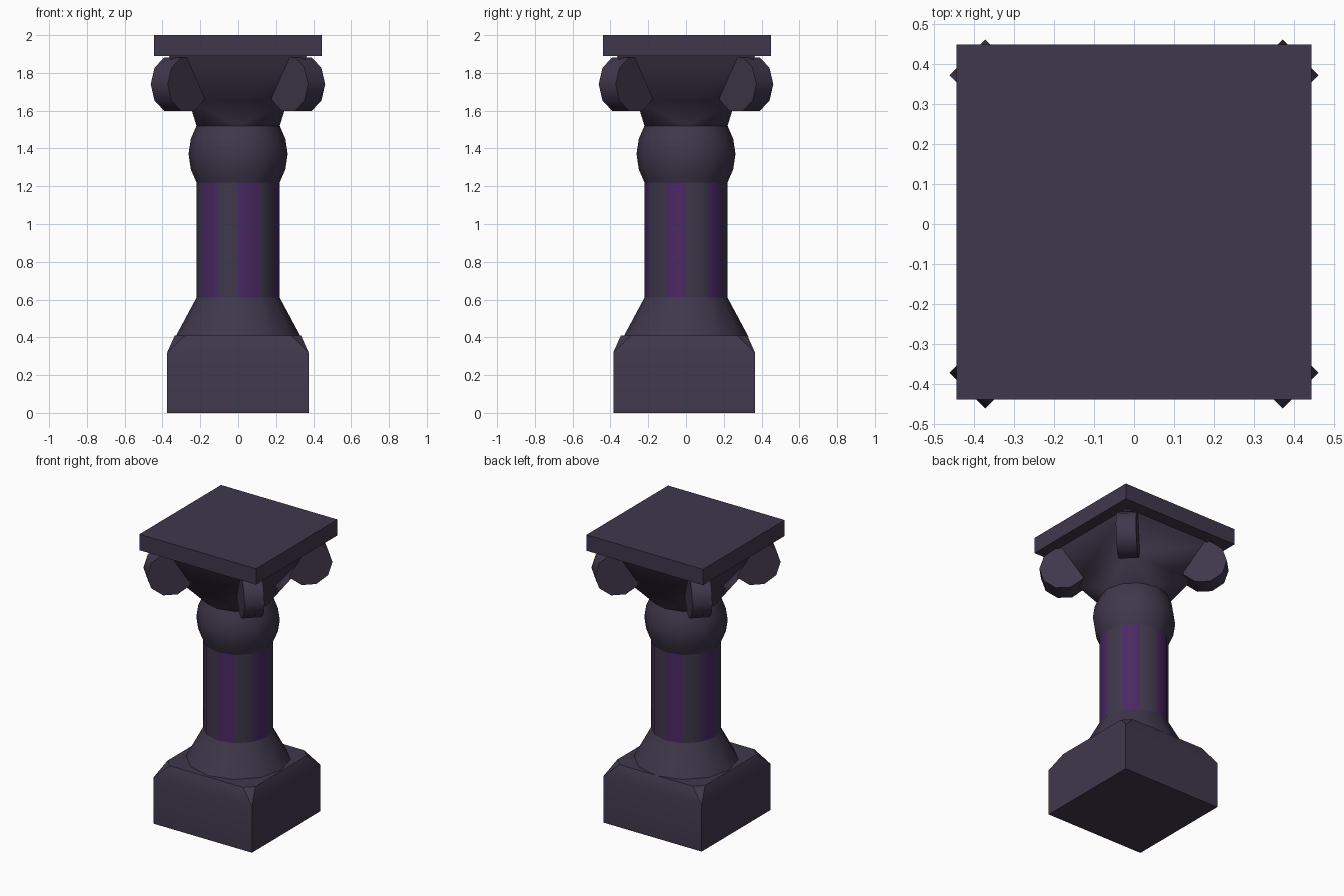
import bpy, bmesh
from math import sin, cos, pi, radians
from mathutils import Matrix, Vector

if "Cube" in bpy.data.objects:
    bpy.data.objects.remove(bpy.data.objects["Cube"])


def material(name, rgb):
    m = bpy.data.materials.new(name)
    m.diffuse_color = (*rgb, 1)
    m.use_nodes = True
    m.node_tree.nodes["Principled BSDF"].inputs["Base Color"].default_value = m.diffuse_color
    return m


STONE = material("dark_stone", (0.05, 0.039, 0.071))
PURPLE = material("purple_stripe", (0.068, 0.022, 0.125))


def finish(name, bm, mats=(STONE,), angle=35):
    bmesh.ops.recalc_face_normals(bm, faces=bm.faces)
    me = bpy.data.meshes.new(name)
    bm.to_mesh(me)
    bm.free()
    ob = bpy.data.objects.new(name, me)
    bpy.context.collection.objects.link(ob)
    for m in mats:
        me.materials.append(m)
    bpy.ops.object.select_all(action='DESELECT')
    ob.select_set(True)
    bpy.context.view_layer.objects.active = ob
    bpy.ops.object.shade_smooth_by_angle(angle=radians(angle))
    return ob


def ring(bm, r, z, n=12):
    return [bm.verts.new((r * cos(2 * pi * i / n), r * sin(2 * pi * i / n), z)) for i in range(n)]


def square(bm, h, z, y=0):
    return [bm.verts.new((sx * h, sy * h + y, z)) for sx, sy in ((1, 1), (-1, 1), (-1, -1), (1, -1))]


def bridge(bm, a, b):
    n = len(a)
    return [bm.faces.new((a[i], a[(i + 1) % n], b[(i + 1) % n], b[i])) for i in range(n)]


def turned(name, profile):
    bm = bmesh.new()
    rings = [ring(bm, r, z) for r, z in profile]
    faces = [bridge(bm, a, b) for a, b in zip(rings, rings[1:])]
    bm.faces.new(rings[0])
    bm.faces.new(rings[-1])
    return bm, faces


# plinth: block with a chamfered top whose corners are clipped
bm = bmesh.new()
Y = -0.01
low, mid = square(bm, 0.375, 0, Y), square(bm, 0.375, 0.32, Y)
bm.faces.new(low)
bridge(bm, low, mid)
top = []
for i, (sx, sy) in enumerate(((1, 1), (-1, 1), (-1, -1), (1, -1))):
    pair = [(0.335, 0.28), (0.28, 0.335)]
    if sx * sy < 0:
        pair.reverse()
    top.append([bm.verts.new((sx * x, sy * y + Y, 0.41)) for x, y in pair])
for i in range(4):
    j = (i + 1) % 4
    bm.faces.new((mid[i], top[i][0], top[i][1]))
    bm.faces.new((mid[i], mid[j], top[j][0], top[i][1]))
bm.faces.new([v for p in top for v in p])
finish("plinth", bm)

# flared foot of the shaft
bm, _ = turned("foot", [(0.33, 0.405), (0.22, 0.61)])
finish("foot", bm)

# twelve sided shaft with alternating stripes
bm, faces = turned("shaft", [(0.22, 0.61), (0.22, 1.22)])
for i, f in enumerate(faces[0]):
    f.material_index = 1 if i % 2 else 0
finish("shaft", bm, (STONE, PURPLE))

# bulging collar
bm, _ = turned("collar", [(0.22, 1.22), (0.25, 1.29), (0.262, 1.37), (0.25, 1.45), (0.22, 1.52)])
finish("collar", bm)

# capital: round neck blending to a square, then flaring out
bm = bmesh.new()
neck = ring(bm, 0.22, 1.52)
lower, upper = square(bm, 0.26, 1.65), square(bm, 0.365, 1.89)
for c in range(4):
    for k in range(3):
        i = 3 * c + k
        bm.faces.new((neck[i], neck[(i + 1) % 12], lower[c]))
    bm.faces.new((neck[(3 * c + 3) % 12], lower[(c + 1) % 4], lower[c]))
bridge(bm, lower, upper)
bm.faces.new(neck)
bm.faces.new(upper)
finish("capital", bm)

# four corner volutes: ten sided discs standing on the diagonals
for c in range(4):
    bm = bmesh.new()
    discs = []
    for s in (-0.0635, 0.0635):
        discs.append([bm.verts.new((0.44 + 0.15 * cos(k * pi / 5), s, 1.74 + 0.15 * sin(k * pi / 5)))
                      for k in range(10)])
        bm.faces.new(discs[-1])
    bridge(bm, *discs)
    bm.transform(Matrix.Rotation(pi / 4 + c * pi / 2, 4, 'Z'))
    finish(f"volute_{c + 1}", bm, angle=40)

# square top slab
bm = bmesh.new()
a, b = square(bm, 0.445, 1.89, 0.005), square(bm, 0.445, 2.0, 0.005)
bridge(bm, a, b)
bm.faces.new(a)
bm.faces.new(b)
finish("top_slab", bm)
